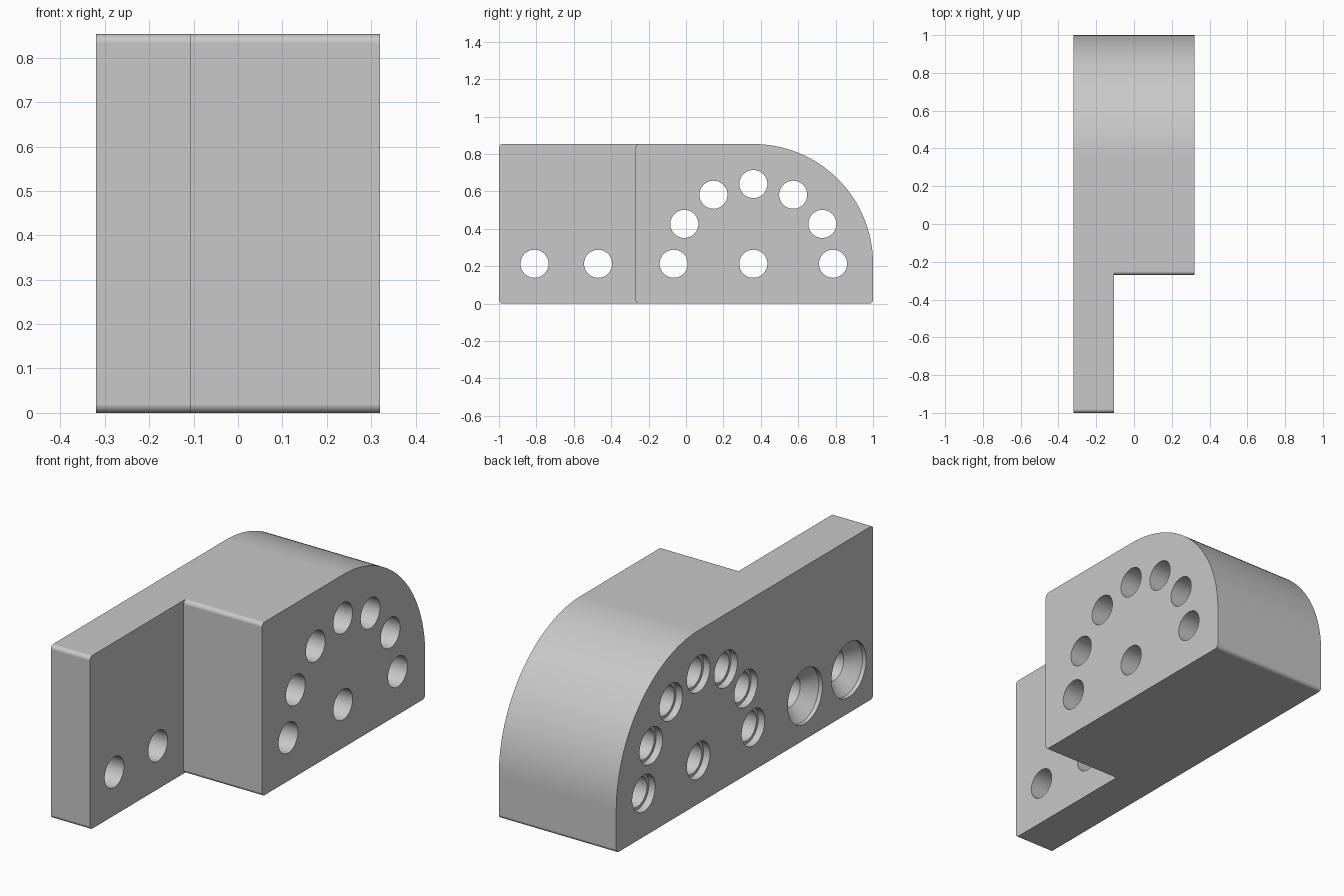
import bpy, bmesh
from math import cos, sin, pi, radians

if "Cube" in bpy.data.objects:
    bpy.data.objects.remove(bpy.data.objects["Cube"], do_unlink=True)

HALF_W, STEP_X, STEP_Y = 0.32, -0.107, -0.27   # half width, plate face, block front
ARC_R, AXIS_Y, AXIS_Z = 0.64, 0.36, 0.213      # big rounded end
TOP = AXIS_Z + ARC_R
FILLET, HOLE_R, RING_R = 0.02, 0.075, 0.426

metal = bpy.data.materials.new("Light grey metal")
metal.use_nodes = True
grey = (0.58, 0.58, 0.58, 1)
metal.diffuse_color = grey
metal.node_tree.nodes["Principled BSDF"].inputs["Base Color"].default_value = grey


def arc(cy, cz, r, start, end, steps):
    angles = [radians(start + (end - start) * i / steps) for i in range(steps + 1)]
    return [(cy + r * cos(a), cz + r * sin(a)) for a in angles]


def finish(name, bm):
    bmesh.ops.recalc_face_normals(bm, faces=bm.faces[:])
    mesh = bpy.data.meshes.new(name)
    bm.to_mesh(mesh)
    bm.free()
    mesh.materials.append(metal)
    obj = bpy.data.objects.new(name, mesh)
    bpy.context.collection.objects.link(obj)
    return obj


def extrude_profile(name, points, x0, x1):
    bm = bmesh.new()
    face = bm.faces.new([bm.verts.new((x0, y, z)) for y, z in points])
    grown = bmesh.ops.extrude_face_region(bm, geom=[face])["geom"]
    verts = [g for g in grown if isinstance(g, bmesh.types.BMVert)]
    bmesh.ops.translate(bm, verts=verts, vec=(x1 - x0, 0, 0))
    return finish(name, bm)


def add_drill(bm, y, z, steps, sides=48):
    """Closed turned solid along x; steps are (x, radius) pairs."""
    rings = []
    for x, r in steps:
        rings.append([bm.verts.new((x, y + r * cos(2 * pi * i / sides),
                                    z + r * sin(2 * pi * i / sides)))
                      for i in range(sides)])
    for a, b in zip(rings, rings[1:]):
        for i in range(sides):
            j = (i + 1) % sides
            bm.faces.new((a[i], a[j], b[j], b[i]))
    bm.faces.new(rings[0])
    bm.faces.new(rings[-1])


def cut(target, cutter):
    mod = target.modifiers.new("Cut", 'BOOLEAN')
    mod.operation, mod.solver, mod.object = 'DIFFERENCE', 'EXACT', cutter
    bpy.ops.object.select_all(action='DESELECT')
    bpy.context.view_layer.objects.active = target
    target.select_set(True)
    bpy.ops.object.modifier_apply(modifier=mod.name)
    bpy.data.objects.remove(cutter, do_unlink=True)


# Body: full-length side profile with one large rounded end
f = FILLET
profile = (arc(-1 + f, f, f, 180, 270, 6) + arc(1 - f, f, f, 270, 360, 6)
           + arc(AXIS_Y, AXIS_Z, ARC_R, 0, 90, 40)
           + arc(-1 + f, TOP - f, f, 90, 180, 6))
body = extrude_profile("bracket_body", profile, -HALF_W, HALF_W)

# Step: remove the front of the thick block, leaving the thin plate
edge = STEP_Y + f
notch = ([(-1.2, -0.2), (edge, -0.2)] + arc(edge, f, f, 270, 180, 6)
         + arc(edge, TOP - f, f, 180, 90, 6) + [(edge, TOP + 0.2), (-1.2, TOP + 0.2)])
cut(body, extrude_profile("step_cutter", notch, STEP_X, HALF_W + 0.2))

# Holes: a half ring with a centre hole, counterbored on the flat side
drills = bmesh.new()
outer, seat, far = -HALF_W - 0.1, -HALF_W + 0.035, HALF_W + 0.1
bore = [(outer, 0.09), (seat, 0.09), (seat, HOLE_R), (far, HOLE_R)]
add_drill(drills, AXIS_Y, AXIS_Z, bore)
for y, z in arc(AXIS_Y, AXIS_Z, RING_R, 0, 180, 6):
    add_drill(drills, y, z, bore)

# Two countersunk screw holes through the plate
rim, neck = -HALF_W + 0.02, -HALF_W + 0.08
sink = [(outer, 0.135), (rim, 0.135), (neck, HOLE_R), (far, HOLE_R)]
for y in (-0.81, -0.47):
    add_drill(drills, y, AXIS_Z, sink)
cut(body, finish("hole_cutter", drills))

# Smooth curved surfaces, keep flat faces even and edges crisp
bpy.context.view_layer.objects.active = body
body.select_set(True)
bpy.ops.object.shade_smooth_by_angle(angle=radians(30))
weighted = body.modifiers.new("Even flats", 'WEIGHTED_NORMAL')
weighted.keep_sharp = True
